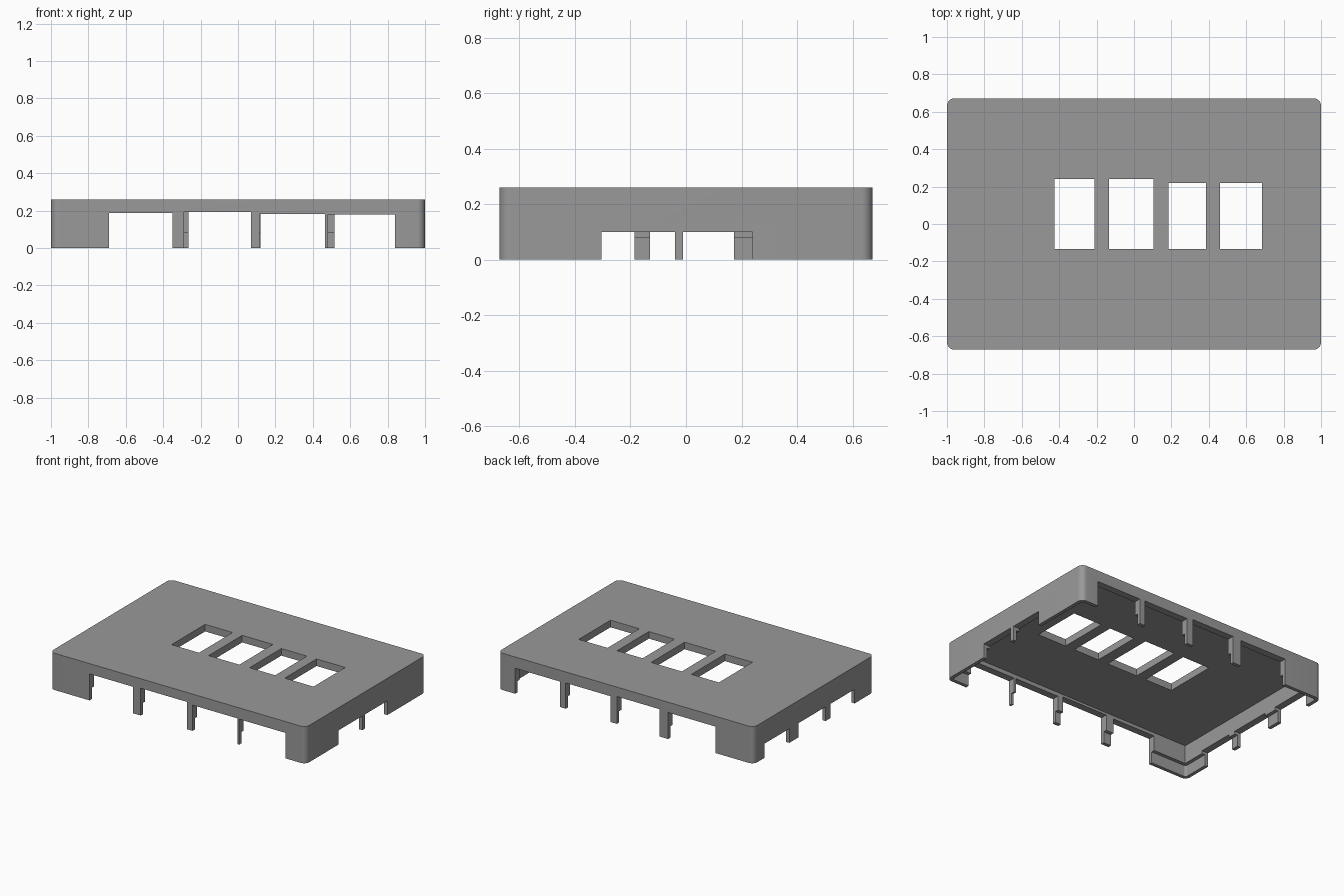
import bpy, bmesh, math

if "Cube" in bpy.data.objects:
    bpy.data.objects.remove(bpy.data.objects["Cube"])

grey = bpy.data.materials.new("mid grey")
grey.diffuse_color = (0.32, 0.32, 0.32, 1)
grey.use_nodes = True
grey.node_tree.nodes["Principled BSDF"].inputs["Base Color"].default_value = grey.diffuse_color


def rounded_slab(name, hx, hy, z0, z1, r):
    """Vertical prism with rounded corners."""
    pts = []
    for k, (sx, sy) in enumerate([(1, 1), (-1, 1), (-1, -1), (1, -1)]):
        for i in range(9):
            a = math.radians(90 * k + i * 90 / 8)
            pts.append((sx * (hx - r) + r * math.cos(a), sy * (hy - r) + r * math.sin(a)))
    return prism(name, pts, z0, z1)


def prism(name, pts, z0, z1):
    bm = bmesh.new()
    face = bm.faces.new([bm.verts.new((x, y, z0)) for x, y in pts])
    top = bmesh.ops.extrude_face_region(bm, geom=[face])["geom"]
    bmesh.ops.translate(bm, vec=(0, 0, z1 - z0),
                        verts=[v for v in top if isinstance(v, bmesh.types.BMVert)])
    bmesh.ops.recalc_face_normals(bm, faces=bm.faces[:])
    mesh = bpy.data.meshes.new(name)
    bm.to_mesh(mesh)
    bm.free()
    mesh.materials.append(grey)
    ob = bpy.data.objects.new(name, mesh)
    bpy.context.collection.objects.link(ob)
    return ob


def box(x0, x1, y0, y1, z0, z1):
    return prism("cutter", [(x0, y0), (x1, y0), (x1, y1), (x0, y1)], z0, z1)


def cut(target, cutter):
    cutter.hide_render = True
    mod = target.modifiers.new("cut", 'BOOLEAN')
    mod.operation = 'DIFFERENCE'
    mod.solver = 'EXACT'
    mod.object = cutter
    bpy.context.view_layer.objects.active = target
    bpy.ops.object.modifier_apply(modifier=mod.name)
    bpy.data.objects.remove(cutter, do_unlink=True)


# Cover shell: rounded block, hollowed from below, with a thinner lip at the rim
cover = rounded_slab("enclosure_cover", 1.0, 0.672, 0, 0.26, 0.04)
cut(cover, box(-0.95, 0.95, -0.622, 0.622, -0.1, 0.21))
cut(cover, rounded_slab("cutter", 0.975, 0.647, -0.1, 0.08, 0.015))

# Windows in the top plate
for x0, x1, y1 in [(-0.425, -0.21, 0.24), (-0.135, 0.105, 0.24),
                   (0.185, 0.385, 0.22), (0.46, 0.685, 0.22)]:
    cut(cover, box(x0, x1, -0.135, y1, 0.1, 0.4))

# Front wall openings
for x0, x1, z in [(-0.69, -0.35, 0.187), (-0.29, 0.07, 0.193),
                  (0.115, 0.465, 0.182), (0.48, 0.84, 0.18)]:
    cut(cover, box(x0, x1, -0.8, -0.58, -0.1, z))

# Back wall openings
for x0, x1, z in [(-0.70, -0.33, 0.187), (-0.265, 0.07, 0.193),
                  (0.12, 0.47, 0.182), (0.515, 0.865, 0.18)]:
    cut(cover, box(x0, x1, 0.58, 0.8, -0.1, z))

# Right and left wall openings
for y0, y1 in [(-0.305, -0.04), (-0.01, 0.24)]:
    cut(cover, box(0.9, 1.1, y0, y1, -0.1, 0.10))
for y0, y1 in [(-0.455, -0.185), (-0.13, 0.172), (0.275, 0.55)]:
    cut(cover, box(-1.1, -0.9, y0, y1, -0.1, 0.10))

# Smooth the rounded corners only
bpy.ops.object.select_all(action='DESELECT')
cover.select_set(True)
bpy.context.view_layer.objects.active = cover
bpy.ops.object.shade_smooth_by_angle(angle=math.radians(30))
